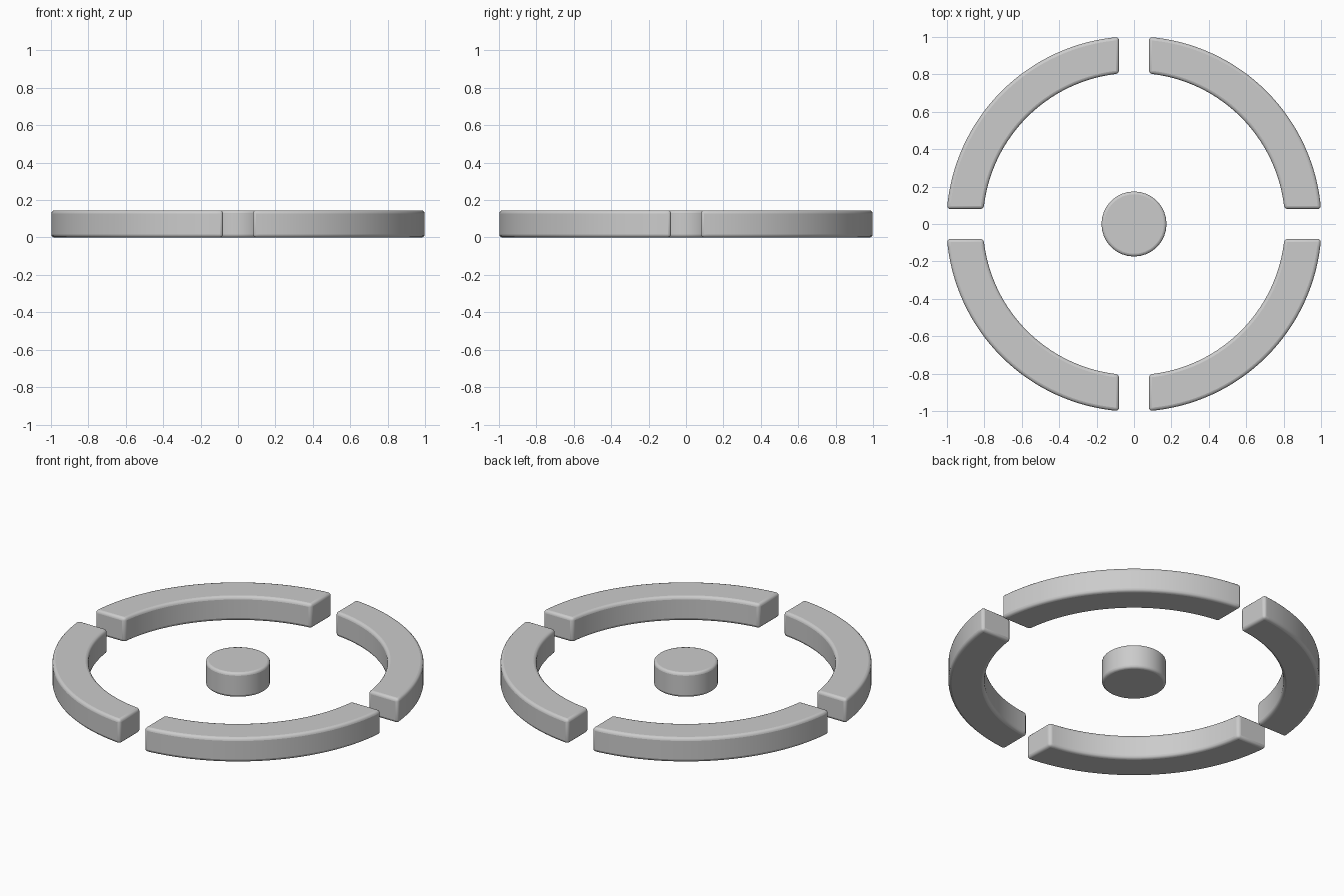
import bpy, bmesh, math

if "Cube" in bpy.data.objects:
    bpy.data.objects.remove(bpy.data.objects["Cube"])

HEIGHT = 0.145
R_OUT, R_IN, GAP = 1.003, 0.808, 0.08   # ring radii and half gap width
STEPS = 32


def extrude_outline(name, points, bevel):
    """Extrude a flat outline up from z = 0 and round its edges."""
    bm = bmesh.new()
    face = bm.faces.new([bm.verts.new((x, y, 0)) for x, y in points])
    res = bmesh.ops.extrude_face_region(bm, geom=[face])
    top = [v for v in res["geom"] if isinstance(v, bmesh.types.BMVert)]
    bmesh.ops.translate(bm, verts=top, vec=(0, 0, HEIGHT))
    bmesh.ops.recalc_face_normals(bm, faces=bm.faces)
    mesh = bpy.data.meshes.new(name)
    bm.to_mesh(mesh)
    bm.free()
    obj = bpy.data.objects.new(name, mesh)
    bpy.context.collection.objects.link(obj)
    mod = obj.modifiers.new("rounded_edges", "BEVEL")
    mod.width = bevel
    mod.segments = 3
    mod.limit_method = "ANGLE"
    mod.angle_limit = math.radians(40)
    bpy.ops.object.select_all(action="DESELECT")
    obj.select_set(True)
    bpy.context.view_layer.objects.active = obj
    bpy.ops.object.shade_smooth_by_angle(angle=math.radians(40))
    return obj


def arc(radius, start, end):
    return [(radius * math.cos(start + (end - start) * i / STEPS),
             radius * math.sin(start + (end - start) * i / STEPS))
            for i in range(STEPS + 1)]


# Ring quarters, with ends parallel to the axes
a_out, a_in = math.asin(GAP / R_OUT), math.asin(GAP / R_IN)
quarter = (arc(R_OUT, a_out, math.pi / 2 - a_out)
           + arc(R_IN, math.pi / 2 - a_in, a_in))
for k, place in enumerate(("back_right", "back_left", "front_left", "front_right")):
    segment = extrude_outline("ring_segment_" + place, quarter, 0.017)
    segment.rotation_euler.z = k * math.pi / 2

# Centre disc
extrude_outline("centre_disc", arc(0.174, 0, 2 * math.pi)[:-1], 0.015)
